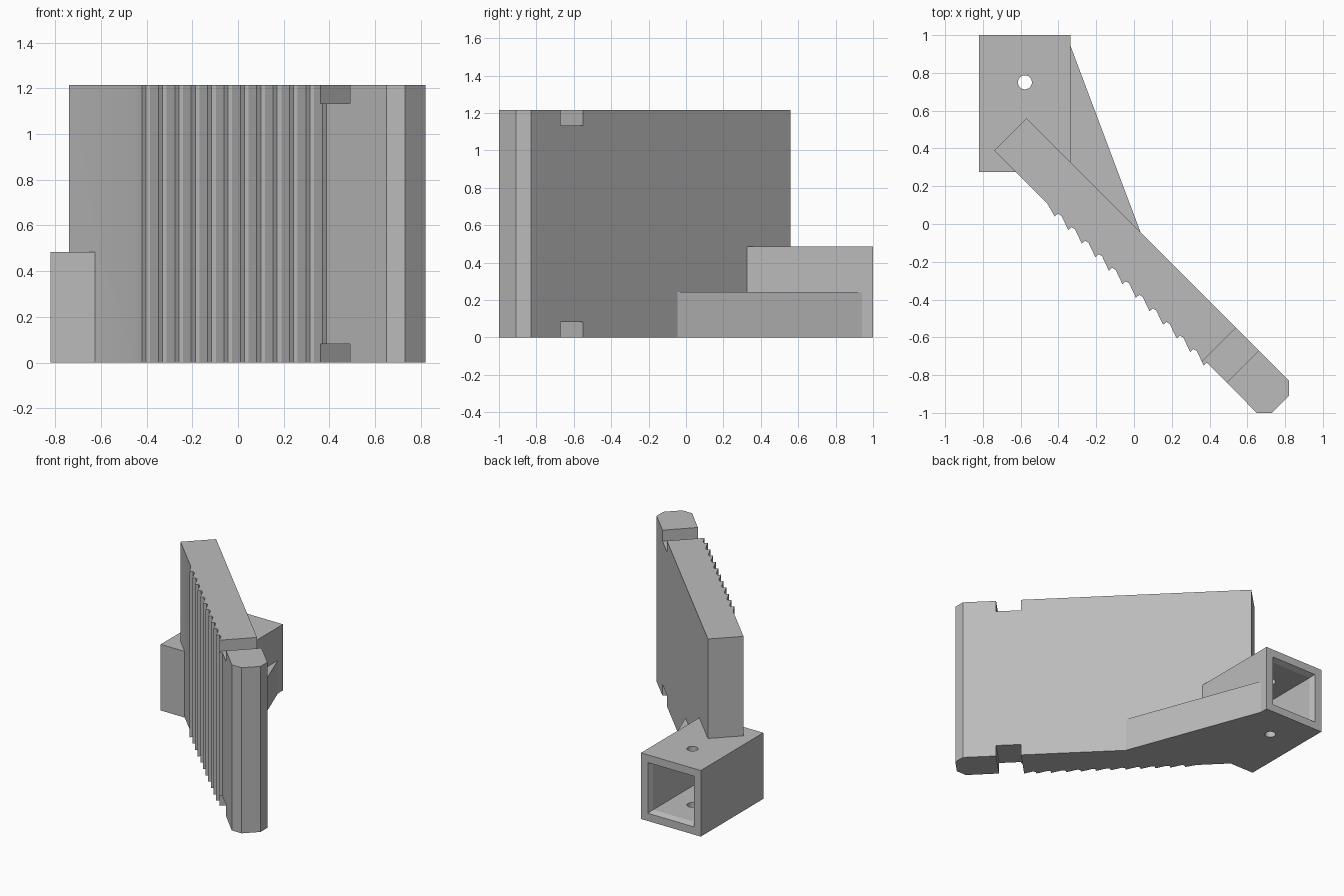
import bpy, bmesh, math
from mathutils import Matrix, Vector

cube = bpy.data.objects.get("Cube")
if cube:
    bpy.data.objects.remove(cube, do_unlink=True)

grey = bpy.data.materials.new("plain grey")
grey.use_nodes = True
color = (0.5, 0.5, 0.5, 1)
grey.diffuse_color = color
grey.node_tree.nodes["Principled BSDF"].inputs["Base Color"].default_value = color

HEIGHT, BLOCK = 1.215, 0.485


def add_object(name, bm):
    bmesh.ops.recalc_face_normals(bm, faces=bm.faces)
    mesh = bpy.data.meshes.new(name)
    bm.to_mesh(mesh)
    bm.free()
    mesh.materials.append(grey)
    obj = bpy.data.objects.new(name, mesh)
    bpy.context.collection.objects.link(obj)
    return obj


def prism(name, outline, low, high):
    """Extrude a plan outline upward."""
    bm = bmesh.new()
    face = bm.faces.new([bm.verts.new((x, y, low)) for x, y in outline])
    moved = bmesh.ops.extrude_face_region(bm, geom=[face])["geom"]
    verts = [v for v in moved if isinstance(v, bmesh.types.BMVert)]
    bmesh.ops.translate(bm, verts=verts, vec=(0, 0, high - low))
    return add_object(name, bm)


def frustum(name, sides, r1, r2, depth, matrix):
    bm = bmesh.new()
    bmesh.ops.create_cone(bm, cap_ends=True, segments=sides, radius1=r1,
                          radius2=r2, depth=depth, matrix=matrix)
    return add_object(name, bm)


def combine(target, tool, operation):
    """Apply a boolean and remove the helper."""
    tool.hide_render = True
    mod = target.modifiers.new(operation, 'BOOLEAN')
    mod.operation, mod.solver, mod.object = operation, 'EXACT', tool
    bpy.context.view_layer.objects.active = target
    bpy.ops.object.modifier_apply(modifier=mod.name)
    bpy.data.objects.remove(tool, do_unlink=True)


# Upright diagonal plate with a sawtooth gripping face
outline = [(-0.57, 0.56), (-0.74, 0.39), (-0.46, 0.11)]
step = 0.0717
for i in range(12):
    x, y = -0.42 + i * step, 0.04 - i * step
    outline += [(x, y), (x + 0.018, y + 0.015)]
    if i < 11:
        outline.append((x + 0.036, y + 0.004))
outline += [(0.65, -1), (0.73, -1), (0.82, -0.91), (0.82, -0.83)]
bracket = prism("ribbed_bracket", outline, 0, HEIGHT)

# Notches across the top and bottom edges
band = [(0.24, -0.85), (0.36, -0.97), (0.78, -0.55), (0.66, -0.43)]
for low, high in ((-0.1, 0.082), (HEIGHT - 0.082, HEIGHT + 0.1)):
    combine(bracket, prism("notch_cutter", band, low, high), 'DIFFERENCE')

# Socket block and the gusset bracing it against the plate
block = [(-0.82, 0.275), (-0.335, 0.275), (-0.335, 1), (-0.82, 1)]
gusset = [(-0.335, 0.94), (-0.36, 0.94), (-0.36, 0.3), (-0.05, -0.1), (0.035, -0.045)]
combine(bracket, prism("socket_block", block, 0, BLOCK), 'UNION')
combine(bracket, prism("gusset", gusset, 0, BLOCK / 2), 'UNION')

# Square socket open to the back, with a bevelled mouth
centre_x, centre_z = -0.5775, BLOCK / 2
for half1, half2, front, back in ((0.17, 0.17, 0.45, 1.05), (0.165, 0.19, 0.95, 1.01)):
    place = (Matrix.Translation((centre_x, (front + back) / 2, centre_z))
             @ Matrix.Rotation(-math.pi / 2, 4, 'X')
             @ Matrix.Rotation(math.pi / 4, 4, 'Z'))
    root = math.sqrt(2)
    tool = frustum("socket_cutter", 4, half1 * root, half2 * root, back - front, place)
    combine(bracket, tool, 'DIFFERENCE')

# Pin hole through the top and bottom of the socket
pin = frustum("pin_cutter", 32, 0.037, 0.037, 1,
              Matrix.Translation((centre_x, 0.75, centre_z)))
combine(bracket, pin, 'DIFFERENCE')

bpy.ops.object.select_all(action='DESELECT')
bracket.select_set(True)
bpy.context.view_layer.objects.active = bracket
bpy.ops.object.shade_smooth_by_angle(angle=math.radians(20))
